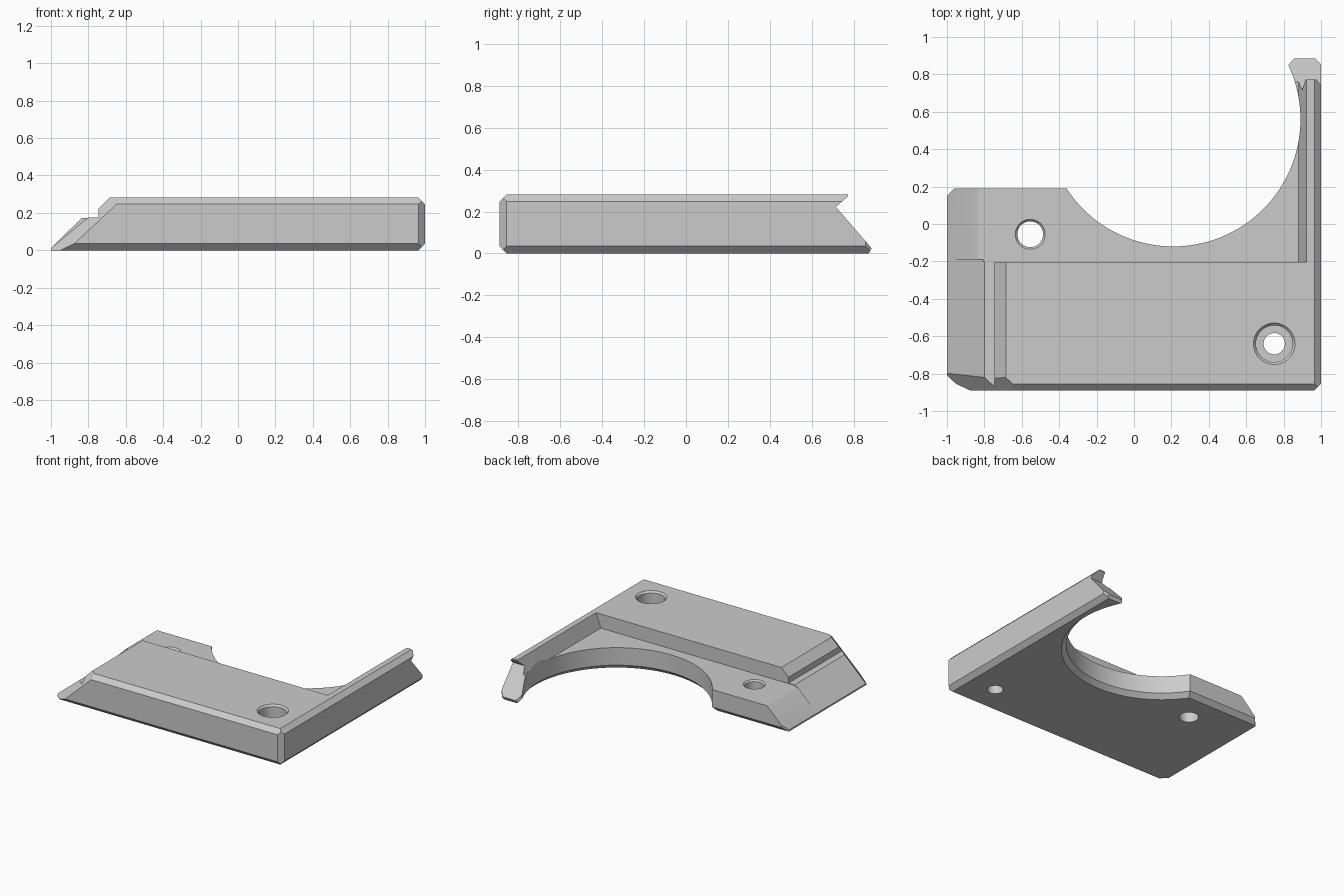
import bpy
import bmesh
import math
from mathutils import Vector

cube = bpy.data.objects.get("Cube")
if cube:
    bpy.data.objects.remove(cube)

grey = bpy.data.materials.new("plain grey")
grey.use_nodes = True
colour = (0.60, 0.60, 0.60, 1)
grey.diffuse_color = colour
grey.node_tree.nodes["Principled BSDF"].inputs["Base Color"].default_value = colour

HALF_Y, TOP, FLOOR, BEVEL = 0.89, 0.282, 0.172, 0.035


def make_object(name, bm):
    bmesh.ops.recalc_face_normals(bm, faces=bm.faces)
    mesh = bpy.data.meshes.new(name)
    bm.to_mesh(mesh)
    bm.free()
    obj = bpy.data.objects.new(name, mesh)
    bpy.context.collection.objects.link(obj)
    mesh.materials.append(grey)
    return obj


def prism(name, profile, axis, start, end):
    """Extrude a 2D profile along one axis."""
    bm = bmesh.new()
    points = []
    for a, b in profile:
        p = [a, b]
        p.insert(axis, start)
        points.append(bm.verts.new(p))
    face = bm.faces.new(points)
    ext = bmesh.ops.extrude_face_region(bm, geom=[face])["geom"]
    move = Vector((0, 0, 0))
    move[axis] = end - start
    bmesh.ops.translate(bm, vec=move, verts=[v for v in ext if isinstance(v, bmesh.types.BMVert)])
    return make_object(name, bm)


def lathe(name, x, y, profile, sides):
    """Closed round cutter from (radius, height) pairs."""
    bm = bmesh.new()
    rings = []
    for r, z in profile:
        rings.append([bm.verts.new((x + r * math.cos(t), y + r * math.sin(t), z))
                      for t in (math.tau * i / sides for i in range(sides))])
    for low, high in zip(rings, rings[1:]):
        for i in range(sides):
            j = (i + 1) % sides
            bm.faces.new((low[i], low[j], high[j], high[i]))
    bm.faces.new(rings[0])
    bm.faces.new(rings[-1])
    return make_object(name, bm)


def slice_off(bm, point, normal):
    """Trim a convex solid by a plane and cap it."""
    geom = bm.verts[:] + bm.edges[:] + bm.faces[:]
    cut = bmesh.ops.bisect_plane(bm, geom=geom, plane_co=point, plane_no=normal, clear_outer=True)
    edges = [e for e in cut["geom_cut"] if isinstance(e, bmesh.types.BMEdge)]
    if edges:
        bmesh.ops.contextual_create(bm, geom=edges)


# Main block with bevelled front, right side and vertical corners
bm = bmesh.new()
bmesh.ops.create_cube(bm, size=1)
for v in bm.verts:
    v.co = (v.co.x * 2, v.co.y * 2 * HALF_Y, (v.co.z + 0.5) * TOP)
for z, nz in ((0, -1), (TOP, 1)):
    slice_off(bm, (1 - BEVEL, 0, z), (1, 0, nz))
    slice_off(bm, (0, BEVEL - HALF_Y, z), (0, -1, nz))
for side in (-1, 1):
    slice_off(bm, (1 - BEVEL, side * HALF_Y, 0), (1, side, 0))
# Slanted front left corner
a, b, c = Vector((-1, -0.79, 0.02)), Vector((-0.87, -0.89, 0.04)), Vector((-0.65, -0.89, 0.245))
slice_off(bm, a, (b - a).cross(c - a) if (b - a).cross(c - a).x < 0 else (c - a).cross(b - a))
body = make_object("bracket_body", bm)

cutters = [
    # Stepped sloping left end
    prism("front_end_cut", [(-1.2, 0.012), (-1, 0.012), (-0.8, 0.176), (-0.747, 0.176), (-0.747, 0.222),
                            (-0.68, 0.287), (-0.68, 0.4), (-1.2, 0.4)], 1, -1, -0.19),
    prism("back_end_cut", [(-1.2, 0.012), (-1, 0.012), (-0.84, 0.168), (-0.82, 0.18),
                           (-0.82, 0.4), (-1.2, 0.4)], 1, -0.21, 1),
    # Lowered shelf beside the rail
    prism("shelf_cut", [(-1.3, FLOOR), (0.88, FLOOR), (0.921, TOP), (0.921, 0.5), (-1.3, 0.5)], 1, -0.202, 1.2),
    # Open back area with lower bevel
    prism("back_cut", [(0.19 - BEVEL, -0.001), (0.19, BEVEL), (0.19, 0.5), (1.3, 0.5), (1.3, -0.001)], 0, -1.4, 0.2),
    # Large round cutout
    lathe("round_cut", 0.21, 0.56, [(0.74, -0.025), (0.68, BEVEL), (0.68, 0.6)], 128),
    # Undercut rail tip
    prism("tip_cut", [(0.772, 0.5), (0.772, 0.272), (0.715, 0.222), (0.885, 0.025), (0.865, -0.01),
                      (1.3, -0.01), (1.3, 0.5)], 0, 0.6, 1.3),
    prism("tip_corner_cut", [(0.80, 0.821), (0.88, 0.912), (0.7, 0.912)], 2, -0.1, 0.6),
    prism("back_corner_cut", [(-1.1, 0.05), (-0.94, 0.21), (-1.1, 0.21)], 2, -0.1, 0.6),
    # Screw holes
    lathe("shelf_hole_cut", -0.555, -0.055, [(0.069, -0.1), (0.069, 0.16), (0.080, FLOOR), (0.080, 0.4)], 48),
    lathe("front_hole_cut", 0.75, -0.64, [(0.057, -0.1), (0.057, 0.13), (0.098, 0.13), (0.098, 0.268),
                                          (0.111, TOP), (0.111, 0.5)], 48),
]

bpy.ops.object.select_all(action="DESELECT")
body.select_set(True)
bpy.context.view_layer.objects.active = body
for cutter in cutters:
    mod = body.modifiers.new(cutter.name, "BOOLEAN")
    mod.operation, mod.solver, mod.object = "DIFFERENCE", "EXACT", cutter
    bpy.ops.object.modifier_apply(modifier=mod.name)
    bpy.data.objects.remove(cutter)
bpy.ops.object.shade_smooth_by_angle(angle=math.radians(20))
